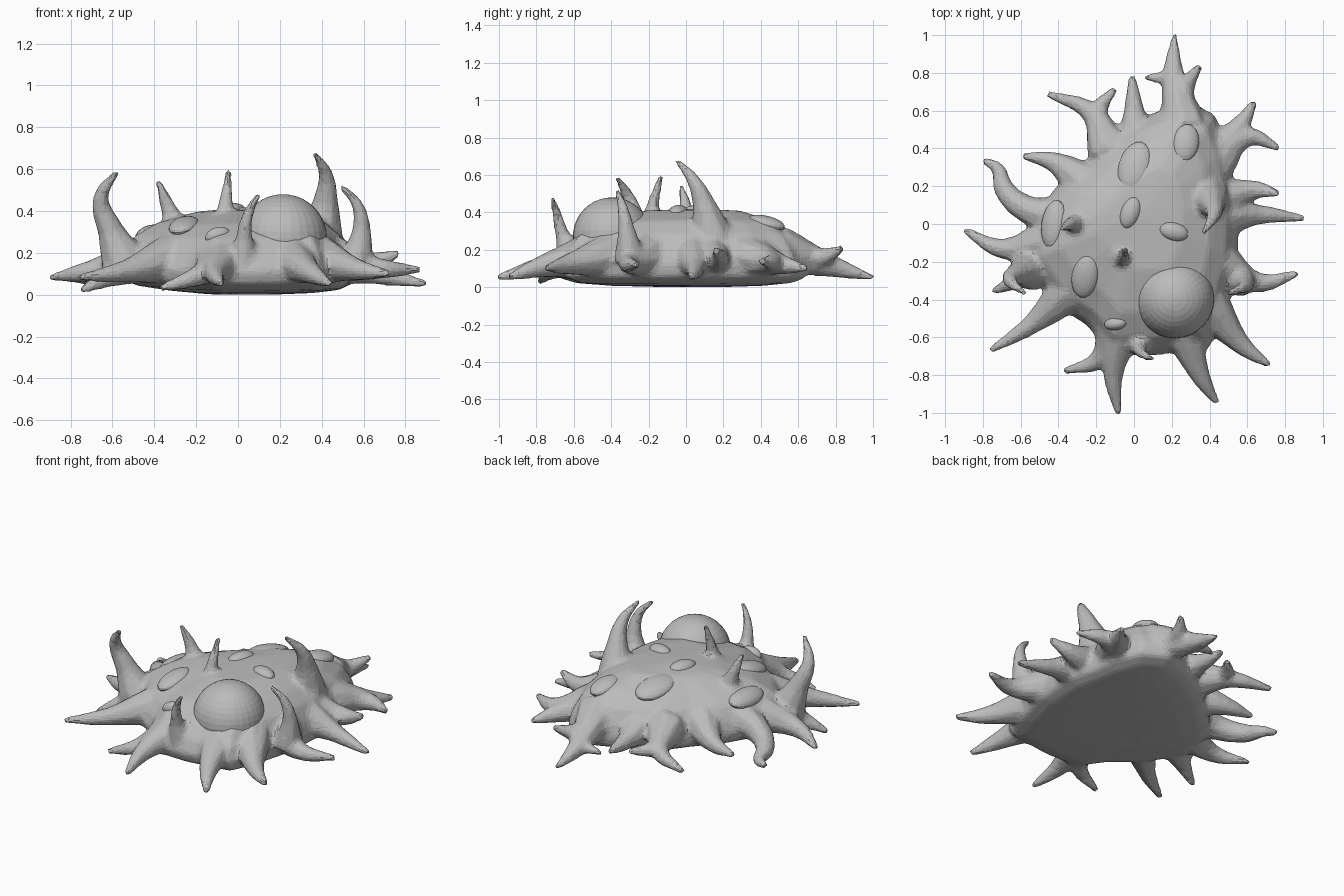
import bpy, bmesh, math
from mathutils import Vector, Matrix
from mathutils.bvhtree import BVHTree

cube = bpy.data.objects.get("Cube")
if cube:
    bpy.data.objects.remove(cube, do_unlink=True)

grey = bpy.data.materials.new("stone grey")
grey.use_nodes = True
colour = (0.5, 0.5, 0.5, 1)
grey.diffuse_color = colour
grey.node_tree.nodes["Principled BSDF"].inputs["Base Color"].default_value = colour


def add_object(name, mesh):
    obj = bpy.data.objects.new(name, mesh)
    bpy.context.collection.objects.link(obj)
    mesh.materials.clear()
    mesh.materials.append(grey)
    return obj


# Mound: one rim outline, scaled and lifted through a dome profile,
# with a shallow bowl below that rises towards the right side
outline = [(.56, .1), (.55, -.2), (.48, -.47), (.4, -.66), (.1, -.7), (-.13, -.69),
           (-.25, -.54), (-.43, -.42), (-.58, -.2), (-.54, .02), (-.42, .19),
           (-.28, .31), (-.18, .42), (-.08, .49), (.08, .58), (.28, .66),
           (.43, .58), (.5, .4), (.53, .23)]
profile = [(.3, .002), (.6, .007), (.85, .02), (.97, .045), (1, .1), (.96, .17),
           (.87, .245), (.7, .31), (.4, .365)]
centre = Vector((.05, .06))

bm = bmesh.new()
rings = []
for scale, z in profile:
    ring = []
    for p in outline:
        flat = centre + (Vector(p) - centre) * scale
        height = z * (1.1 + .12 * flat.x) + .07 * max(0, -.15 - flat.x)
        ring.append(bm.verts.new((flat.x, flat.y, height)))
    rings.append(ring)
count = len(outline)
for low, high in zip(rings, rings[1:]):
    for i in range(count):
        j = (i + 1) % count
        bm.faces.new((low[i], low[j], high[j], high[i]))
for ring, z in ((rings[0], 0), (rings[-1], .42)):
    pole = bm.verts.new((*centre, z))
    for i in range(count):
        bm.faces.new((ring[i], ring[(i + 1) % count], pole))

# Spikes are tapered round curves, all merged into the mound
curve = bpy.data.curves.new("spike_paths", 'CURVE')
curve.dimensions = '3D'
curve.bevel_depth = 1
curve.bevel_resolution = 2
curve.resolution_u = 6
curve.use_fill_caps = True


def spike(points, root, waist, tip=.016):
    spline = curve.splines.new('BEZIER')
    spline.bezier_points.add(len(points) - 1)
    last = len(points) - 1
    for i, (bp, co) in enumerate(zip(spline.bezier_points, points)):
        bp.co = co
        bp.handle_left_type = bp.handle_right_type = 'AUTO'
        bp.radius = root if i == 0 else waist + (tip - waist) * (i - 1) / (last - 1)


# Rim spikes: bend x, y, then tip x, y, z
rim = [(.66, .05, .9, .03, .05), (.63, .18, .77, .16, .2), (.66, -.31, .87, -.26, .12),
       (.57, -.64, .72, -.75, .1), (.35, -.8, .44, -.95, .05),
       (-.11, -.8, -.08, -1.01, .05), (-.18, -.71, -.37, -.78, .03),
       (-.54, -.53, -.76, -.67, .08), (-.7, -.13, -.9, -.03, .08),
       (-.43, .33, -.59, .36, .1), (0, .61, -.01, .79, .13),
       (-.23, .59, -.46, .69, .09), (-.19, .58, -.1, .72, .13),
       (.56, .52, .64, .65, .1), (.6, .46, .77, .4, .14),
       (.27, .72, .35, .84, .21), (-.6, -.29, -.75, -.36, .02)]
for bx, by, tx, ty, tz in rim:
    bend = Vector((bx, by, .12 + .35 * (tz - .1)))
    root = Vector((.05 + (bx - .05) * .65, by * .65, .17))
    spike([root, bend, (tx, ty, tz)], .12, .055, .02)

# Long hooked side arm and the forked rear arm
spike([(-.35, .03, .18), (-.57, .08, .14), (-.69, .19, .1), (-.72, .29, .08),
       (-.8, .34, .08)], .13, .075, .02)
spike([(.27, .5, .2), (.21, .79, .11), (.215, 1.005, .05)], .13, .06)
spike([(.25, .74, .12), (.17, .77, .11), (.05, .775, .1)], .06, .04)

# Upright horns: path from buried root to tip
horns = [
    ([(-.54, -.24, .15), (-.61, -.26, .31), (-.655, -.3, .46), (-.575, -.37, .59)], .12, .065),
    ([(.39, .14, .27), (.42, .09, .46), (.42, .04, .57), (.365, -.05, .68)], .12, .06),
    ([(.56, -.3, .14), (.59, -.32, .32), (.57, -.34, .43), (.49, -.37, .52)], .09, .045),
    ([(.03, -.6, .14), (.03, -.66, .28), (.05, -.69, .39), (.1, -.715, .48)], .1, .04),
    ([(-.07, -.18, .29), (-.06, -.18, .42), (-.045, -.13, .6)], .08, .038),
    ([(-.28, -.01, .27), (-.33, 0, .41), (-.385, -.03, .55)], .08, .04),
]
for path, root, waist in horns:
    spike(path, root, waist)

paths = bpy.data.objects.new("spike_paths", curve)
bpy.context.collection.objects.link(paths)
tubes = bpy.data.meshes.new_from_object(paths.evaluated_get(bpy.context.evaluated_depsgraph_get()))
bm.from_mesh(tubes)
bpy.data.objects.remove(paths, do_unlink=True)
bpy.data.meshes.remove(tubes)

# Keep everything on or above the ground
for v in bm.verts:
    v.co.z = max(v.co.z, 0)
bmesh.ops.recalc_face_normals(bm, faces=bm.faces)
mesh = bpy.data.meshes.new("spiny_body")
bm.to_mesh(mesh)
bm.free()
body = add_object("spiny_body", mesh)

# Fuse, soften and facet the body
remesh = body.modifiers.new("fuse", 'REMESH')
remesh.mode = 'VOXEL'
remesh.voxel_size = .015
smooth = body.modifiers.new("soften", 'SMOOTH')
smooth.iterations = 8
facet = body.modifiers.new("facet", 'DECIMATE')
facet.ratio = .2
depsgraph = bpy.context.evaluated_depsgraph_get()
depsgraph.update()
surface = BVHTree.FromObject(body, depsgraph)


# Ellipsoid parts
def ellipsoid(name, matrix, segments, rings):
    ball = bmesh.new()
    bmesh.ops.create_uvsphere(ball, u_segments=segments, v_segments=rings, radius=1, matrix=matrix)
    data = bpy.data.meshes.new(name)
    ball.to_mesh(data)
    ball.free()
    return add_object(name, data)


ellipsoid("great_eye", Matrix.Translation((.215, -.395, .27)) @ Matrix.Scale(.21, 4), 32, 20)

# Small eyes lie on the surface: x, y, half width, half length, turn
eyes = [(0, .31, .085, .135, -15), (.275, .43, .07, .105, -10), (-.43, 0, .068, .13, -8),
        (-.02, .06, .052, .088, -20), (.21, -.04, .08, .05, -15),
        (-.26, -.28, .072, .118, -12), (-.1, -.53, .062, .035, 10)]
for i, (x, y, width, length, turn) in enumerate(eyes):
    hit, normal, _, _ = surface.ray_cast(Vector((x, y, 2)), Vector((0, 0, -1)))
    normal = (normal * 2 + Vector((0, 0, 1))).normalized()
    tilt = Vector((0, 0, 1)).rotation_difference(normal).to_matrix().to_4x4()
    spin = Matrix.Rotation(math.radians(turn), 4, 'Z')
    size = Matrix.Diagonal((width, length, .04, 1))
    ellipsoid(f"small_eye_{i + 1}", Matrix.Translation(hit - normal * .014) @ tilt @ spin @ size, 20, 12)
